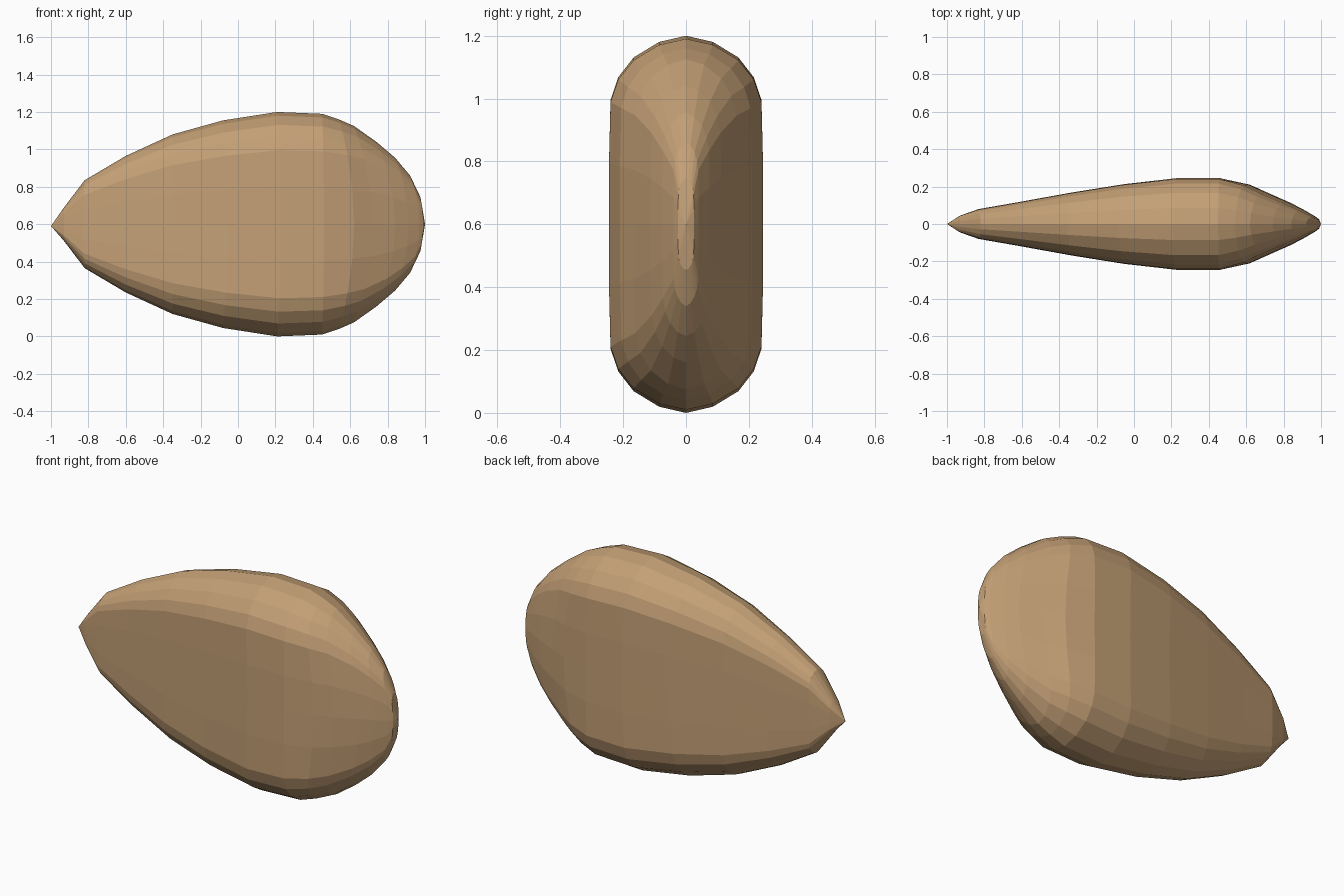
import bpy, bmesh

if "Cube" in bpy.data.objects:
    bpy.data.objects.remove(bpy.data.objects["Cube"])

# Stations along the seed: (x at rim, half height, x at middle, half thickness)
STATIONS = [
    (-0.93, 0.09, -0.93, 0.045), (-0.82, 0.235, -0.83, 0.08),
    (-0.60, 0.365, -0.60, 0.12), (-0.35, 0.48, -0.34, 0.167),
    (-0.08, 0.555, -0.05, 0.213), (0.21, 0.60, 0.23, 0.245),
    (0.45, 0.59, 0.46, 0.245), (0.54, 0.56, 0.62, 0.21),
    (0.62, 0.525, 0.72, 0.165), (0.74, 0.44, 0.84, 0.112),
    (0.84, 0.355, 0.91, 0.075), (0.92, 0.26, 0.97, 0.04),
    (0.975, 0.145, 0.99, 0.025),
]
# Quarter cross-section from the rim to the flat side: (thickness part, height part)
QUARTER = [(0, 1), (0.35, 0.967), (0.68, 0.885), (0.88, 0.78), (0.98, 0.66), (1, 0.33), (1, 0)]

# Mirror the quarter into a full closed loop
half = QUARTER + [(a, -b) for a, b in QUARTER[-2::-1]]
LOOP = half + [(-a, b) for a, b in half[-2:0:-1]]
N = len(LOOP)

bm = bmesh.new()
rings = []
for xr, h, xc, t in STATIONS:
    rings.append([bm.verts.new((xc + (xr - xc) * b * b, a * t, 0.6 + b * h)) for a, b in LOOP])
tip = bm.verts.new((-1, 0, 0.59))
end = bm.verts.new((1, 0, 0.6))

# Skin between the rings, then close both ends
for r, s in zip(rings, rings[1:]):
    for j in range(N):
        k = (j + 1) % N
        bm.faces.new((r[j], r[k], s[k], s[j]))
for j in range(N):
    k = (j + 1) % N
    bm.faces.new((tip, rings[0][k], rings[0][j]))
    bm.faces.new((end, rings[-1][j], rings[-1][k]))
bmesh.ops.recalc_face_normals(bm, faces=bm.faces[:])

mesh = bpy.data.meshes.new("seed")
bm.to_mesh(mesh)
bm.free()
seed = bpy.data.objects.new("seed", mesh)
bpy.context.collection.objects.link(seed)

# Tan shell colour
mat = bpy.data.materials.new("tan_shell")
mat.diffuse_color = (0.55, 0.35, 0.18, 1)
mat.use_nodes = True
mat.node_tree.nodes["Principled BSDF"].inputs["Base Color"].default_value = mat.diffuse_color
mesh.materials.append(mat)
